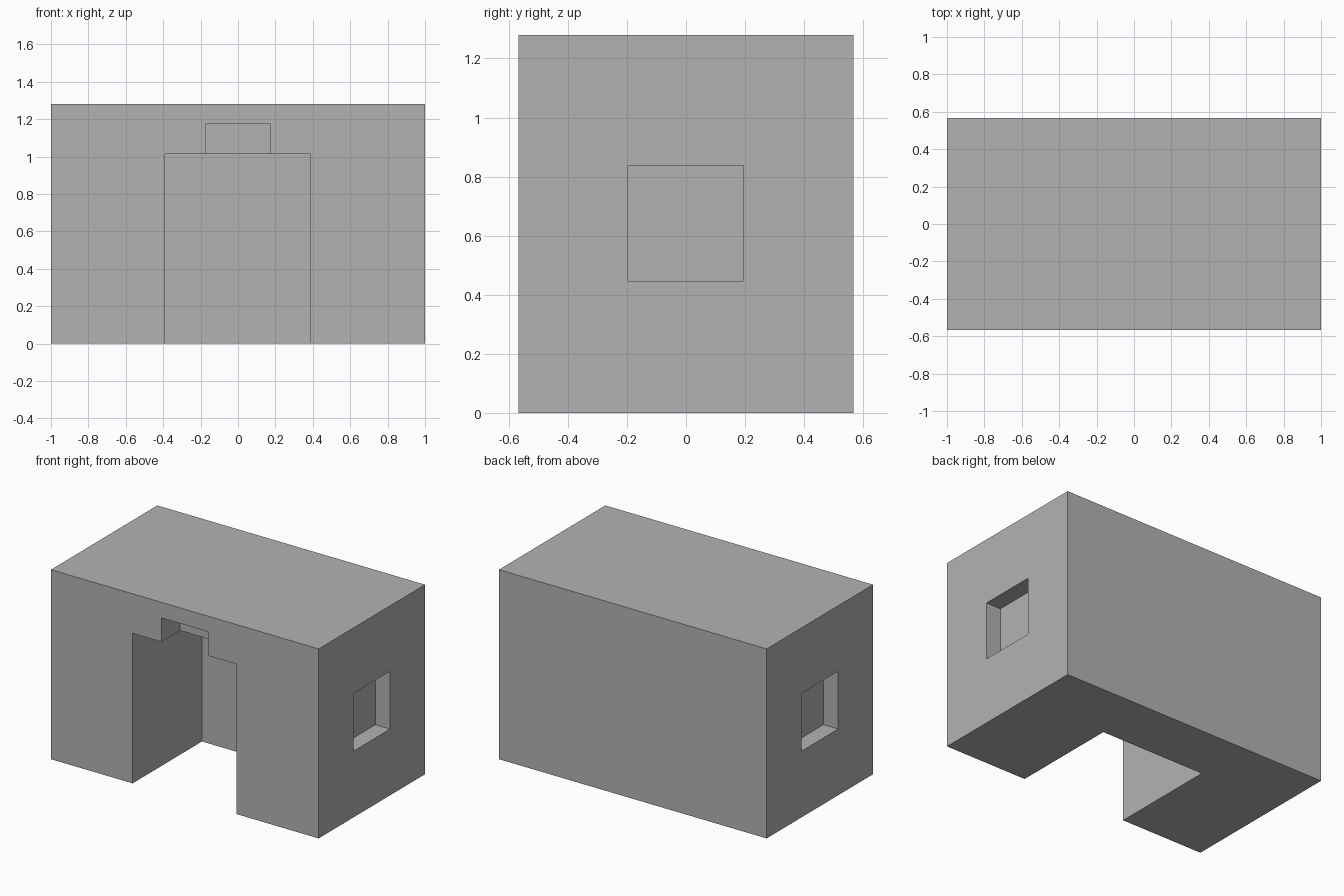
import bpy

old = bpy.data.objects.get("Cube")
if old:
    bpy.data.objects.remove(old, do_unlink=True)

WIDTH, DEPTH, HEIGHT = 2.0, 1.135, 1.28
FRONT = -DEPTH / 2
OVER = 0.1  # how far cutters reach past the outer faces

stone = bpy.data.materials.new("stone grey")
stone.use_nodes = True
stone.diffuse_color = (0.45, 0.45, 0.45, 1)
stone.node_tree.nodes["Principled BSDF"].inputs["Base Color"].default_value = (0.45, 0.45, 0.45, 1)


def box(name, low, high):
    """Add a box spanning two opposite corners."""
    centre = [(a + b) / 2 for a, b in zip(low, high)]
    bpy.ops.mesh.primitive_cube_add(size=1, location=centre)
    obj = bpy.context.object
    obj.name = name
    obj.scale = [b - a for a, b in zip(low, high)]
    bpy.ops.object.transform_apply(location=True, rotation=False, scale=True)
    obj.data.materials.append(stone)
    return obj


def carve(body, low, high):
    """Cut a box-shaped recess out of the body."""
    cutter = box("recess_cutter", low, high)
    cutter.hide_render = True
    mod = body.modifiers.new("recess", 'BOOLEAN')
    mod.operation = 'DIFFERENCE'
    mod.solver = 'EXACT'
    mod.object = cutter
    bpy.context.view_layer.objects.active = body
    bpy.ops.object.modifier_apply(modifier=mod.name)
    bpy.data.objects.remove(cutter, do_unlink=True)


# Solid block
body = box("building_block", (-WIDTH / 2, FRONT, 0), (WIDTH / 2, -FRONT, HEIGHT))

# Deep doorway, open at the floor
carve(body, (-0.39, FRONT - OVER, -OVER), (0.387, FRONT + 0.74, 1.013))

# Shallow notch above the doorway
carve(body, (-0.175, FRONT - OVER, 0.9), (0.173, FRONT + 0.2, 1.175))

# Square window recess on each side
for side in (-1, 1):
    inner, outer = side * (WIDTH / 2 - 0.11), side * (WIDTH / 2 + OVER)
    carve(body, (min(inner, outer), -0.196, 0.447), (max(inner, outer), 0.194, 0.837))
